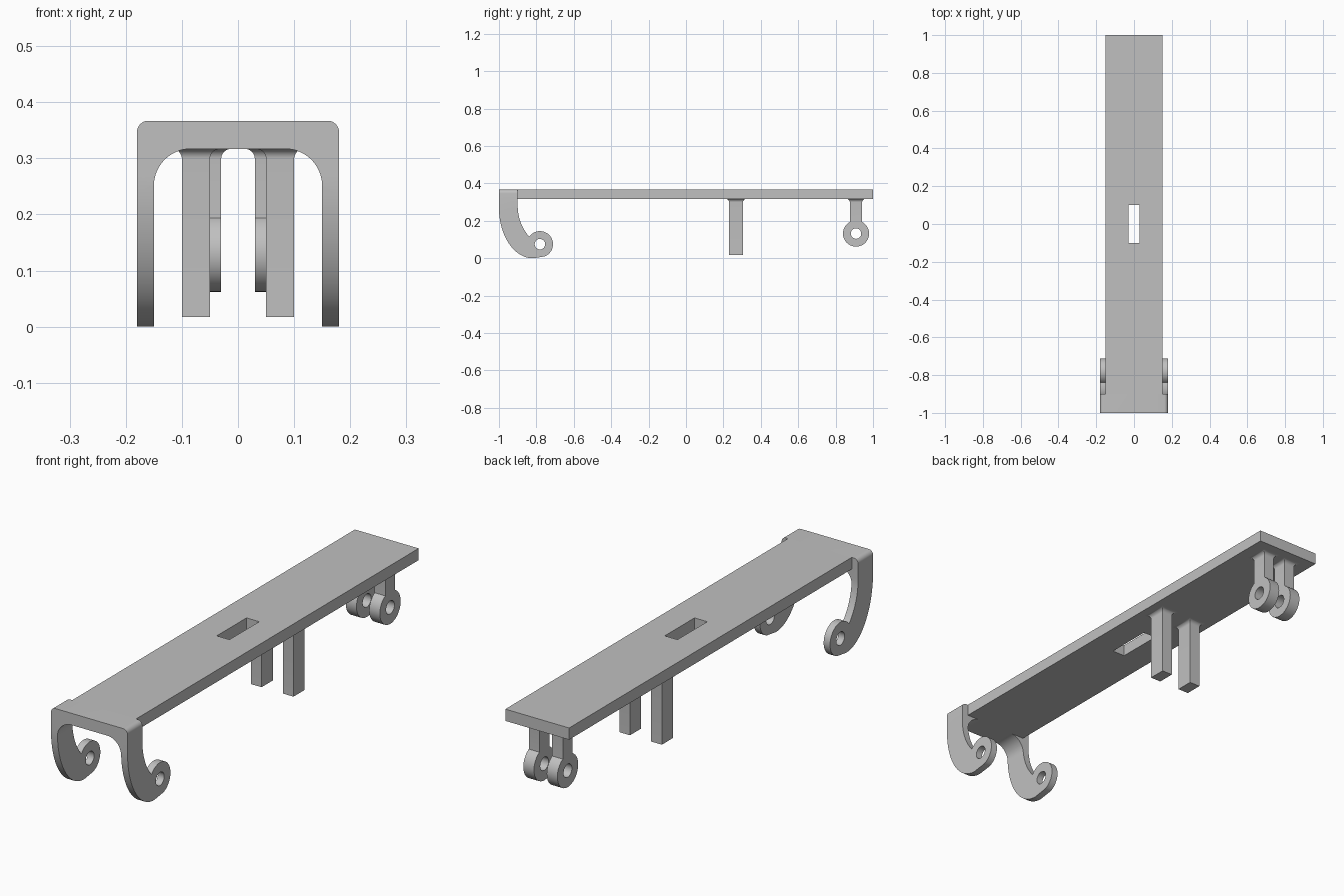
import bpy, bmesh, math

cube = bpy.data.objects.get("Cube")
if cube:
    bpy.data.objects.remove(cube, do_unlink=True)

TOP, UNDER = 0.367, 0.317     # deck top and underside
EYE_R, BORE_R = 0.07, 0.028   # pivot eye and its bore

grey = bpy.data.materials.new("plain grey")
grey.use_nodes = True
grey.diffuse_color = (0.53, 0.53, 0.53, 1)
grey.node_tree.nodes["Principled BSDF"].inputs["Base Color"].default_value = (0.53, 0.53, 0.53, 1)
parts = []


def arc(cu, cv, ru, rv, start, end, steps=16):
    """Points along an ellipse, angles in degrees."""
    angles = [math.radians(start + (end - start) * i / steps) for i in range(steps + 1)]
    return [(cu + ru * math.cos(a), cv + rv * math.sin(a)) for a in angles]


def circle(cu, cv, r):
    return arc(cu, cv, r, r, 0, 360, 48)[:-1]


def rect(u0, u1, v0, v1):
    return [(u0, v0), (u1, v0), (u1, v1), (u0, v1)]


def loft(name, rings):
    """Closed solid through rings with equal point counts."""
    bm = bmesh.new()
    rows = [[bm.verts.new(p) for p in ring] for ring in rings]
    n = len(rows[0])
    for a, b in zip(rows, rows[1:]):
        for i in range(n):
            j = (i + 1) % n
            bm.faces.new((a[i], a[j], b[j], b[i]))
    bm.faces.new(rows[0])
    bm.faces.new(rows[-1])
    bmesh.ops.recalc_face_normals(bm, faces=bm.faces)
    mesh = bpy.data.meshes.new(name)
    bm.to_mesh(mesh)
    bm.free()
    mesh.materials.append(grey)
    obj = bpy.data.objects.new(name, mesh)
    bpy.context.collection.objects.link(obj)
    return obj


def prism(name, outline, axis, lo, hi):
    """Extrude a 2D outline along x, y or z."""
    place = {"x": lambda u, v, t: (t, u, v),
             "y": lambda u, v, t: (u, t, v),
             "z": lambda u, v, t: (u, v, t)}[axis]
    return loft(name, [[place(u, v, t) for u, v in outline] for t in (lo, hi)])


def combine(obj, other, operation):
    """Apply a boolean and discard the helper."""
    mod = obj.modifiers.new("boolean", "BOOLEAN")
    mod.operation, mod.object, mod.solver = operation, other, "EXACT"
    graph = bpy.context.evaluated_depsgraph_get()
    mesh = bpy.data.meshes.new_from_object(obj.evaluated_get(graph))
    obj.modifiers.clear()
    obj.data = mesh
    bpy.data.objects.remove(other, do_unlink=True)


def flared_post(name, x0, x1, y0, y1, bottom, flare=0.018):
    """Square post whose top flares into the deck."""
    sections = [(0, bottom)]
    for i in range(9):
        a = math.radians(90 * i / 8)
        sections.append((flare * (1 - math.cos(a)), UNDER - flare * (1 - math.sin(a))))
    return loft(name, [[(x, y, z) for x, y in rect(x0 - g, x1 + g, y0 - g, y1 + g)]
                       for g, z in sections])


def mirror_x(obj):
    mod = obj.modifiers.new("mirror", "MIRROR")
    mod.use_mirror_merge = False


# Deck with its slot
deck = prism("deck", rect(-0.15, 0.15, -0.9, 1), "z", UNDER, TOP)
combine(deck, prism("slot", rect(-0.03, 0.03, -0.1, 0.1), "z", 0.2, 0.5), "DIFFERENCE")
parts.append(deck)

# Front yoke: hooked side outline trimmed by an arched front outline
eye_y, eye_z = -0.781, 0.075
hook = ([(-1, TOP)]
        + arc(-0.82, 0.27, 0.18, 0.27, 180, 270, 24)
        + arc(eye_y, eye_z, EYE_R, EYE_R, -70, 145, 32)
        + arc(-0.70, 0.283, 0.2, 0.232, 226, 180)
        + [(-0.9, TOP)])
half = (arc(0.16, TOP - 0.02, 0.02, 0.02, 90, 0, 8)
        + [(0.18, -0.1), (0.15, -0.1)]
        + arc(0.084, UNDER - 0.066, 0.066, 0.066, 0, 90))
arch = half + [(-x, z) for x, z in reversed(half)]
yoke = prism("front_yoke", hook, "x", -0.2, 0.2)
combine(yoke, prism("arch", arch, "y", -1.1, -0.6), "INTERSECT")
combine(yoke, prism("bore", circle(eye_y, eye_z, BORE_R), "x", -0.3, 0.3), "DIFFERENCE")
parts.append(yoke)

# Middle pair of legs
legs = flared_post("middle_legs", 0.05, 0.1, 0.23, 0.305, 0.017)
mirror_x(legs)
parts.append(legs)

# Rear pair of pivot lugs
lug_y, lug_z = 0.909, 0.132
lugs = flared_post("rear_lugs", 0.03, 0.08, lug_y - 0.033, lug_y + 0.033, lug_z + 0.04)
combine(lugs, prism("eye", circle(lug_y, lug_z, EYE_R), "x", 0.03, 0.08), "UNION")
combine(lugs, prism("bore", circle(lug_y, lug_z, BORE_R), "x", 0, 0.1), "DIFFERENCE")
mirror_x(lugs)
parts.append(lugs)

# Smooth the curves, keep the edges sharp
bpy.ops.object.select_all(action="DESELECT")
for obj in parts:
    obj.select_set(True)
bpy.context.view_layer.objects.active = deck
bpy.ops.object.shade_smooth_by_angle(angle=math.radians(30))
